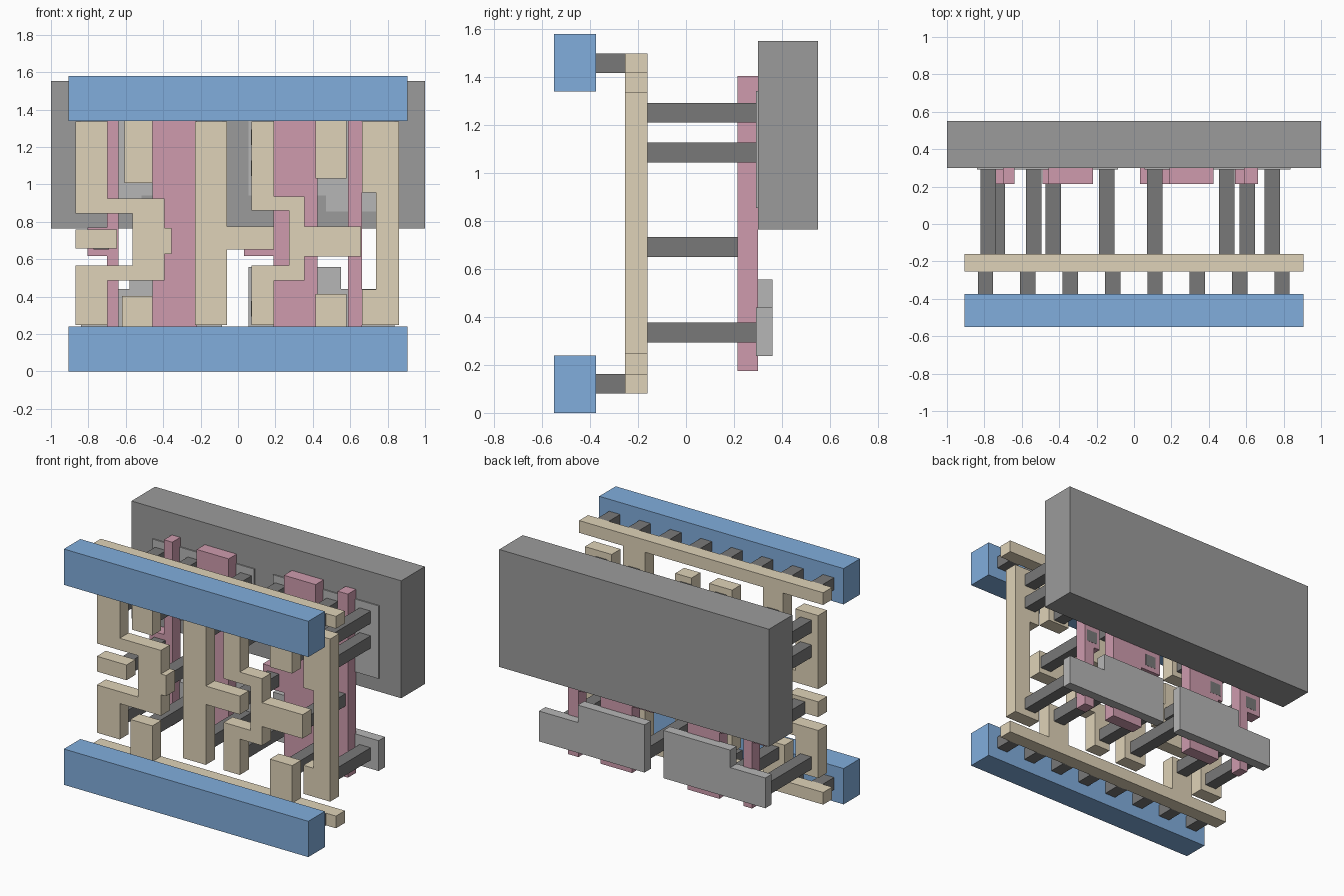
import bpy, bmesh


def material(name, rgb):
    m = bpy.data.materials.new(name)
    m.diffuse_color = (*rgb, 1)
    return m


BLUE = material("blue", (0.22, 0.42, 0.72))
TAN = material("tan", (0.74, 0.65, 0.48))
PINK = material("pink", (0.62, 0.33, 0.42))
DARK = material("dark_grey", (0.19, 0.19, 0.19))
MID = material("mid_grey", (0.33, 0.33, 0.33))
LIGHT = material("light_grey", (0.47, 0.47, 0.47))


def plate(name, outline, y0, y1, mat):
    """Extrude an x-z outline from y0 back to y1."""
    bm = bmesh.new()
    face = bm.faces.new([bm.verts.new((x, y0, z)) for x, z in outline])
    ext = bmesh.ops.extrude_face_region(bm, geom=[face])
    verts = [v for v in ext["geom"] if isinstance(v, bmesh.types.BMVert)]
    bmesh.ops.translate(bm, verts=verts, vec=(0, y1 - y0, 0))
    bmesh.ops.recalc_face_normals(bm, faces=bm.faces)
    me = bpy.data.meshes.new(name)
    bm.to_mesh(me)
    bm.free()
    me.materials.append(mat)
    ob = bpy.data.objects.new(name, me)
    bpy.context.collection.objects.link(ob)
    return ob


def rect(x0, x1, z0, z1):
    return [(x0, z0), (x1, z0), (x1, z1), (x0, z1)]


def square(x, z, h=0.0415):
    return rect(x - h, x + h, z - h, z + h)


# Front power bars and back well slab
plate("lower_power_bar", rect(-0.906, 0.906, 0, 0.24), -0.55, -0.375, BLUE)
plate("upper_power_bar", rect(-0.906, 0.906, 1.34, 1.58), -0.55, -0.375, BLUE)
plate("well_slab", rect(-1, 1, 0.765, 1.552), 0.30, 0.55, MID)

# Doped regions: stepped plates
LY = (0.292, 0.36, LIGHT)
plate("lower_region_left", [(-0.84, 0.237), (-0.085, 0.237), (-0.085, 0.557),
      (-0.58, 0.557), (-0.58, 0.44), (-0.84, 0.44)], *LY)
plate("lower_region_right", [(0.055, 0.237), (0.838, 0.237), (0.838, 0.44),
      (0.55, 0.44), (0.55, 0.557), (0.055, 0.557)], *LY)
plate("upper_region_left", [(-0.84, 0.855), (-0.515, 0.855), (-0.515, 0.94),
      (-0.085, 0.94), (-0.085, 1.343), (-0.84, 1.343)], *LY)
plate("upper_region_right", [(0.055, 0.94), (0.47, 0.94), (0.47, 0.855),
      (0.838, 0.855), (0.838, 1.343), (0.055, 1.343)], *LY)

# Gate strips, each with a contact pad on its left side
for i, (pad, x0, x1) in enumerate([(-0.805, -0.70, -0.638), (-0.49, -0.457, -0.22),
                                   (0.033, 0.19, 0.425), (0.54, 0.588, 0.664)]):
    plate(f"gate_strip_{i + 1}", [(x0, 0.175), (x1, 0.175), (x1, 1.405), (x0, 1.405),
          (x0, 0.77), (pad, 0.77), (pad, 0.618), (x0, 0.618)], 0.215, 0.30, PINK)

# Local wiring
WY = (-0.255, -0.16, TAN)
LO, HI = 0.247, 1.337
plate("left_branch_wire", [
    (-0.868, HI), (-0.868, 0.845), (-0.563, 0.845), (-0.563, 0.567), (-0.868, 0.567),
    (-0.868, LO), (-0.698, LO), (-0.698, 0.487), (-0.393, 0.487), (-0.393, 0.628),
    (-0.355, 0.628), (-0.355, 0.767), (-0.393, 0.767), (-0.393, 0.925),
    (-0.698, 0.925), (-0.698, HI)], *WY)
plate("left_input_wire", rect(-0.868, -0.648, 0.657, 0.759), *WY)
plate("middle_wire", [
    (-0.23, LO), (-0.06, LO), (-0.06, 0.652), (0.192, 0.652), (0.192, 0.775),
    (-0.06, 0.775), (-0.06, HI), (-0.23, HI)], *WY)
plate("right_branch_wire", [
    (0.072, HI), (0.072, 0.861), (0.272, 0.861), (0.272, 0.567), (0.072, 0.567),
    (0.072, LO), (0.192, LO), (0.192, 0.487), (0.356, 0.487), (0.356, 0.615),
    (0.657, 0.615), (0.657, 0.775), (0.356, 0.775), (0.356, 0.936),
    (0.192, 0.936), (0.192, HI)], *WY)
plate("output_wire", [
    (0.663, LO), (0.862, LO), (0.862, HI), (0.663, HI), (0.663, 0.957),
    (0.737, 0.957), (0.737, 0.438), (0.663, 0.438)], *WY)

# Wiring rails with their two fingers
plate("upper_wiring_rail", [
    (-0.905, 1.5), (-0.905, 1.418), (-0.607, 1.418), (-0.607, 1.007), (-0.457, 1.007),
    (-0.457, 1.418), (0.415, 1.418), (0.415, 1.03), (0.58, 1.03), (0.58, 1.418),
    (0.905, 1.418), (0.905, 1.5)], *WY)
plate("lower_wiring_rail", [
    (-0.905, 0.08), (-0.905, 0.162), (-0.62, 0.162), (-0.62, 0.402), (-0.457, 0.402),
    (-0.457, 0.162), (0.415, 0.162), (0.415, 0.413), (0.58, 0.413), (0.58, 0.162),
    (0.905, 0.162), (0.905, 0.08)], *WY)

# Contact posts from wiring to regions
for x in (-0.778, -0.535, -0.145, 0.112, 0.495, 0.738):
    for z in (0.336, 1.086, 1.252):
        plate("region_post", square(x, z), -0.165, 0.297, DARK)

# Contact posts from wiring to gate pads
for x in (-0.73, -0.432, 0.112, 0.605):
    plate("gate_post", square(x, 0.692), -0.165, 0.301, DARK)

# Short posts joining the power bars to the wiring rails
for i in range(8):
    for z in (0.121, 1.459):
        plate("rail_post", square(-0.794 + i * 0.2265, z, 0.041), -0.38, -0.25, DARK)
